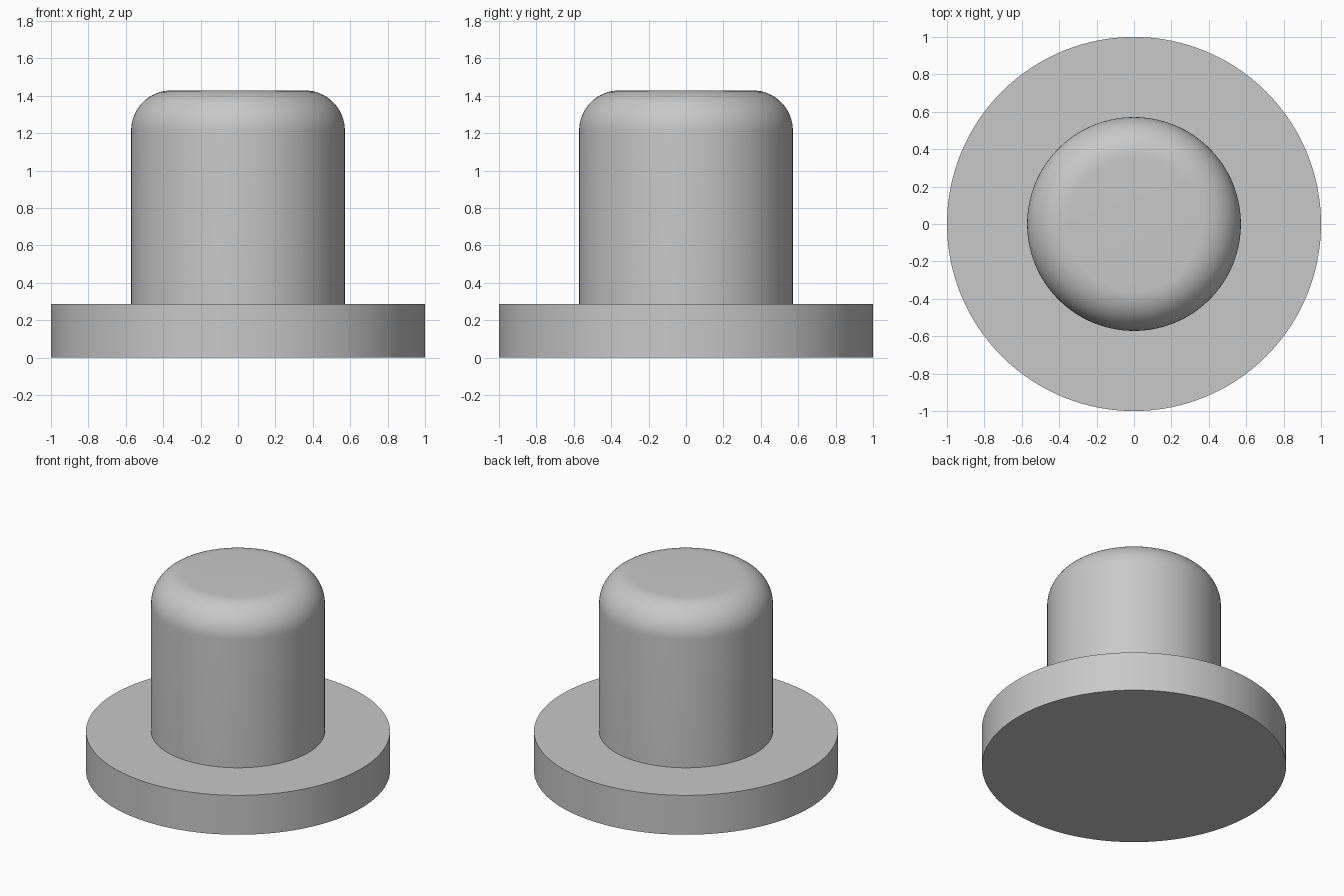
import bpy
import bmesh
from math import sin, cos, pi, radians

SEGMENTS = 128
UNIT = 1 / 7              # flange radius is seven units
FLANGE_R, FLANGE_H = 7 * UNIT, 2 * UNIT
POST_R, TOP = 4 * UNIT, 10 * UNIT
FILLET = 1.5 * UNIT
FILLET_STEPS = 16

cube = bpy.data.objects.get("Cube")
if cube:
    bpy.data.objects.remove(cube, do_unlink=True)

# Plain grey
grey = bpy.data.materials.new("grey")
grey.use_nodes = True
colour = (0.58, 0.58, 0.58, 1)
grey.diffuse_color = colour
grey.node_tree.nodes["Principled BSDF"].inputs["Base Color"].default_value = colour


def lathe(name, profile):
    """Turn an open (radius, height) profile about z and cap both ends."""
    bm = bmesh.new()
    rings = []
    for r, z in profile:
        rings.append([bm.verts.new((r * cos(2 * pi * i / SEGMENTS),
                                    r * sin(2 * pi * i / SEGMENTS), z))
                      for i in range(SEGMENTS)])
    for low, high in zip(rings, rings[1:]):
        for i in range(SEGMENTS):
            j = (i + 1) % SEGMENTS
            bm.faces.new((low[i], low[j], high[j], high[i]))
    bm.faces.new(rings[0][::-1])
    bm.faces.new(rings[-1])
    mesh = bpy.data.meshes.new(name)
    bm.to_mesh(mesh)
    bm.free()
    mesh.materials.append(grey)
    obj = bpy.data.objects.new(name, mesh)
    bpy.context.collection.objects.link(obj)
    bpy.ops.object.select_all(action="DESELECT")
    obj.select_set(True)
    bpy.context.view_layer.objects.active = obj
    bpy.ops.object.shade_smooth_by_angle(angle=radians(30))
    return obj


# Flange and post turned as one solid, with a rounded top edge
profile = [(FLANGE_R, 0), (FLANGE_R, FLANGE_H), (POST_R, FLANGE_H)]
for k in range(FILLET_STEPS + 1):
    a = k / FILLET_STEPS * pi / 2
    profile.append((POST_R - FILLET + FILLET * cos(a), TOP - FILLET + FILLET * sin(a)))
lathe("flanged_plug", profile)
